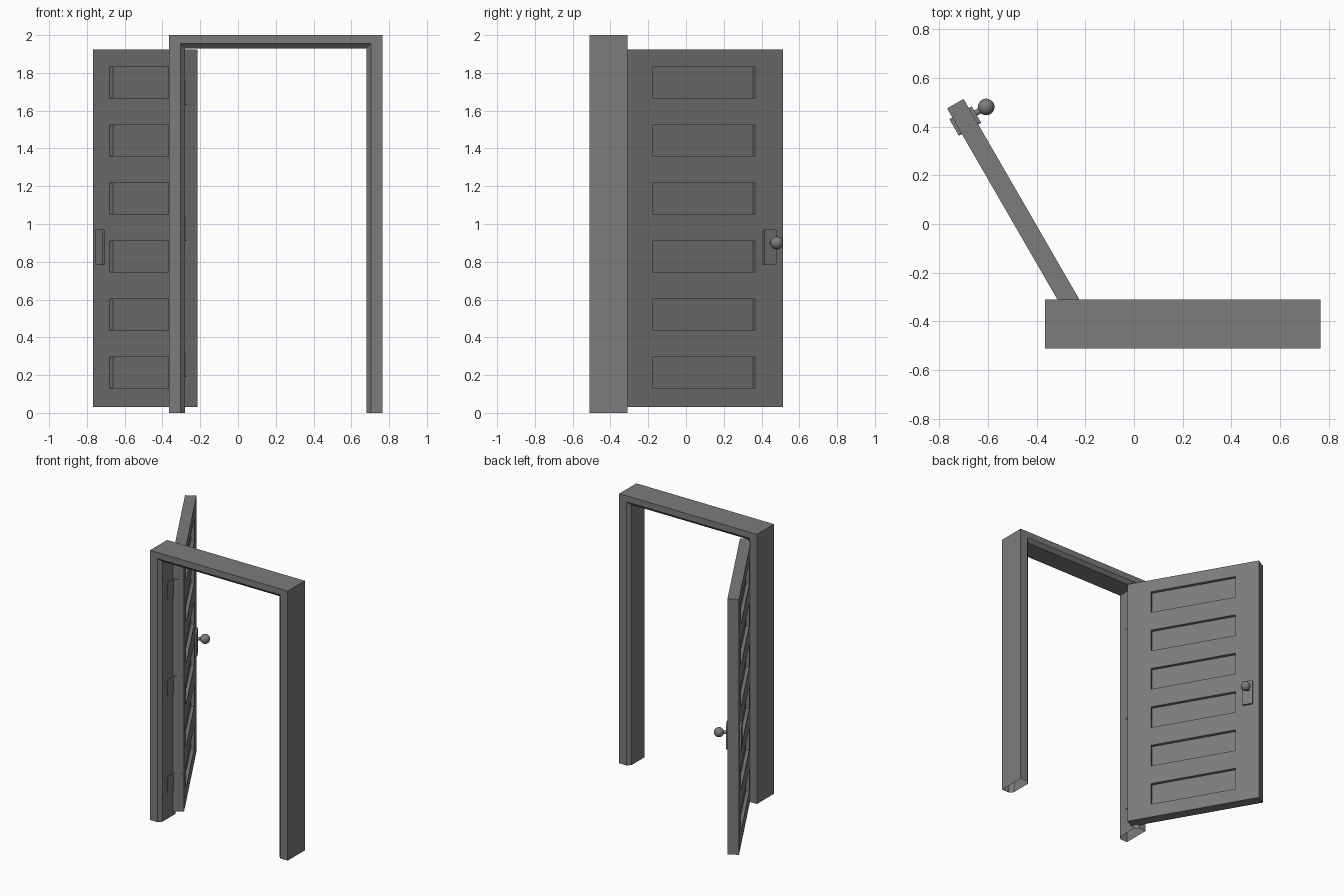
import bpy, bmesh, math
from mathutils import Matrix, Vector

old = bpy.data.objects.get("Cube")
if old:
    bpy.data.objects.remove(old, do_unlink=True)

GREY = (0.2, 0.2, 0.2, 1)
mat = bpy.data.materials.new("plain grey")
mat.use_nodes = True
mat.diffuse_color = GREY
mat.node_tree.nodes["Principled BSDF"].inputs["Base Color"].default_value = GREY

# Door axes: x runs along the leaf from the hinge, -y out of the knob side
LENGTH, THICK = 0.968, 0.078
BOTTOM, TOP = 0.03, 1.925
SWING = Matrix.Translation((-0.283, -0.364, 0)) @ Matrix.Rotation(math.radians(120), 4, "Z")


def finish(name, bm, matrix=None, smooth=False):
    bmesh.ops.recalc_face_normals(bm, faces=bm.faces)
    mesh = bpy.data.meshes.new(name)
    bm.to_mesh(mesh)
    bm.free()
    mesh.materials.append(mat)
    obj = bpy.data.objects.new(name, mesh)
    bpy.context.collection.objects.link(obj)
    if matrix:
        obj.matrix_world = matrix
    if smooth:
        bpy.ops.object.select_all(action="DESELECT")
        obj.select_set(True)
        bpy.context.view_layer.objects.active = obj
        bpy.ops.object.shade_smooth_by_angle()
    return obj


def box_mesh(lo, hi):
    bm = bmesh.new()
    lo, hi = Vector(lo), Vector(hi)
    bmesh.ops.create_cube(bm, size=1, matrix=Matrix.Translation((lo + hi) / 2)
                          @ Matrix.Diagonal((*(hi - lo), 1)))
    return bm


def plate(name, lo, hi, axis, radius, matrix=None):
    """Thin plate with rounded corners; axis is its thin direction."""
    bm = box_mesh(lo, hi)
    corners = [e for e in bm.edges
               if abs((e.verts[0].co - e.verts[1].co).normalized()[axis]) > 0.9]
    bmesh.ops.bevel(bm, geom=corners, offset=radius, segments=3, profile=0.5,
                    affect="EDGES")
    return finish(name, bm, matrix)


# Door frame: chamfered section swept up, across and down, open at the feet
FRONT, BACK, CHAMFER = -0.51, -0.31, 0.025
JAMB, HEADER, SIDE, CENTRE = 0.085, 0.07, 0.565, 0.2
section = [(0, 0, FRONT), (JAMB - CHAMFER, HEADER - CHAMFER, FRONT),
           (JAMB, HEADER, FRONT + CHAMFER), (JAMB, HEADER, BACK - CHAMFER),
           (JAMB - CHAMFER, HEADER - CHAMFER, BACK), (0, 0, BACK)]
bm = bmesh.new()
rings = []
for dx, dz, y in section:
    x = SIDE - dx
    rings.append([bm.verts.new((CENTRE + sx * x, y, z))
                  for sx, z in ((-1, 0), (-1, 2 - dz), (1, 2 - dz), (1, 0))])
for i, ring in enumerate(rings):
    nxt = rings[(i + 1) % len(rings)]
    for k in range(3):
        bm.faces.new((ring[k], ring[k + 1], nxt[k + 1], nxt[k]))
finish("door_frame", bm)

# Door leaf with six recessed panels on both faces
SIDE_MARGIN, FIRST, PITCH, HEIGHT, RECESS = 0.171, 0.132, 0.307, 0.165, 0.023
bm = box_mesh((0, -THICK, BOTTOM), (LENGTH, 0, TOP))
rows = [FIRST + PITCH * i for i in range(6)]
cuts = [((s, 0, 0), (1, 0, 0)) for s in (SIDE_MARGIN, LENGTH - SIDE_MARGIN)]
cuts += [((0, 0, z + h), (0, 0, 1)) for z in rows for h in (0, HEIGHT)]
for point, normal in cuts:
    bmesh.ops.bisect_plane(bm, geom=bm.verts[:] + bm.edges[:] + bm.faces[:],
                           plane_co=point, plane_no=normal)
bm.normal_update()
panels = []
for f in bm.faces:
    c = f.calc_center_median()
    if (abs(f.normal.y) > 0.9 and SIDE_MARGIN < c.x < LENGTH - SIDE_MARGIN
            and any(z < c.z < z + HEIGHT for z in rows)):
        panels.append(f)
bmesh.ops.inset_individual(bm, faces=panels, thickness=0, depth=-RECESS)
finish("door_leaf", bm, SWING)

# Handle plates on both faces
for name, y0, y1 in (("knob_plate", -THICK - 0.014, -THICK), ("back_plate", 0, 0.014)):
    plate(name, (0.847, y0, 0.785), (0.925, y1, 0.97), 1, 0.008, SWING)

# Knob and its stem
KNOB_S, KNOB_OUT, KNOB_Z = 0.893, 0.142, 0.9
bm = bmesh.new()
bmesh.ops.create_uvsphere(bm, u_segments=32, v_segments=16, radius=0.034,
                          matrix=Matrix.Translation((KNOB_S, -KNOB_OUT, KNOB_Z)))
finish("knob", bm, SWING, smooth=True)
bm = bmesh.new()
stem_at = Matrix.Translation((KNOB_S, -(THICK + KNOB_OUT) / 2, KNOB_Z))
bmesh.ops.create_cone(bm, cap_ends=True, segments=24, radius1=0.012, radius2=0.012,
                      depth=KNOB_OUT - THICK,
                      matrix=stem_at @ Matrix.Rotation(math.pi / 2, 4, "X"))
finish("knob_stem", bm, SWING, smooth=True)

# Three hinges: one leaf on the door edge, one on the jamb
inner = CENTRE - SIDE + JAMB
for i, z in enumerate((0.19, 0.91, 1.63)):
    plate(f"hinge_door_leaf_{i + 1}", (-0.004, -0.072, z), (0.002, -0.005, z + 0.123),
          0, 0.008, SWING)
    plate(f"hinge_jamb_leaf_{i + 1}", (inner - 0.002, -0.43, z),
          (inner + 0.004, -0.362, z + 0.123), 0, 0.008)
